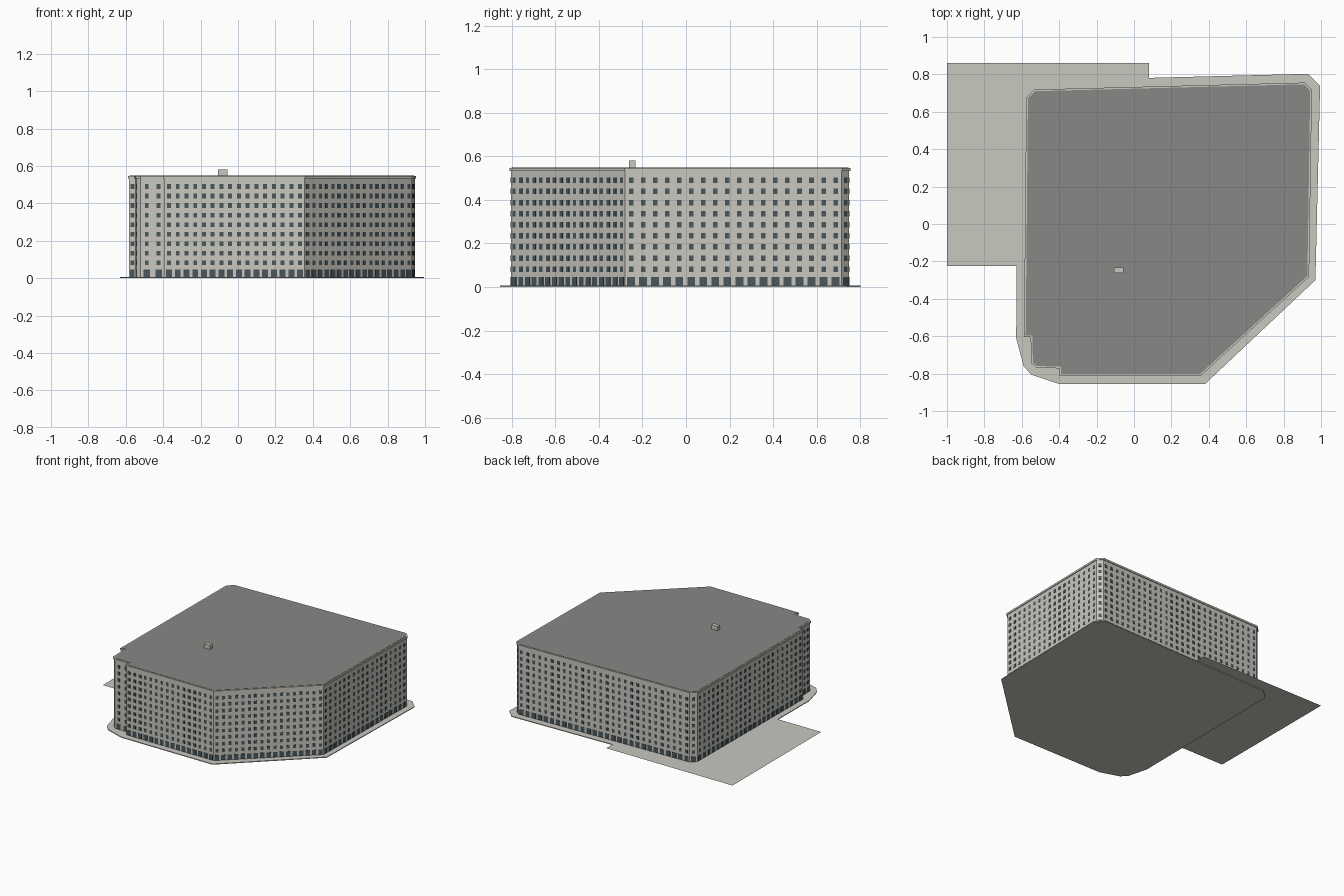
import bpy, bmesh
from mathutils import Vector, Matrix

cube = bpy.data.objects.get("Cube")
if cube:
    bpy.data.objects.remove(cube, do_unlink=True)


def material(name, rgb):
    m = bpy.data.materials.new(name)
    m.use_nodes = True
    m.diffuse_color = (*rgb, 1)
    m.node_tree.nodes["Principled BSDF"].inputs["Base Color"].default_value = (*rgb, 1)
    return m


STONE = material("pale stone", (0.58, 0.57, 0.52))
PAVING = material("pale paving", (0.58, 0.57, 0.52))
ROOF = material("grey roof", (0.25, 0.245, 0.24))
GLASS = material("dark blue glass", (0.065, 0.095, 0.105))


def finish(name, bm, mat):
    mesh = bpy.data.meshes.new(name)
    bm.to_mesh(mesh)
    bm.free()
    mesh.materials.append(mat)
    ob = bpy.data.objects.new(name, mesh)
    bpy.context.collection.objects.link(ob)
    return ob


def prism(name, pts, z0, z1, mat):
    """Extrude a plan outline from z0 to z1 (a flat sheet if equal)."""
    bm = bmesh.new()
    face = bm.faces.new([bm.verts.new((x, y, z0)) for x, y in pts])
    if z1 > z0:
        ext = bmesh.ops.extrude_face_region(bm, geom=[face], use_keep_orig=True)
        top = [v for v in ext["geom"] if isinstance(v, bmesh.types.BMVert)]
        bmesh.ops.translate(bm, verts=top, vec=(0, 0, z1 - z0))
        bmesh.ops.recalc_face_normals(bm, faces=bm.faces)
    return finish(name, bm, mat)


def offset(pts, d):
    """Move every edge of a counter-clockwise outline outward by d."""
    result = []
    for i, p in enumerate(pts):
        a, b, c = Vector(pts[i - 1]), Vector(p), Vector(pts[(i + 1) % len(pts)])
        e, f = (b - a).normalized(), (c - b).normalized()
        n, m = Vector((e.y, -e.x)), Vector((f.y, -f.x))
        result.append(b + (n + m) * d / (1 + n.dot(m)))
    return result


# Plan outline, counter-clockwise from the front
outline = [(-0.392, -0.805), (0.355, -0.805), (0.93, -0.28), (0.945, 0.715),
           (0.91, 0.75), (-0.53, 0.713), (-0.57, 0.675), (-0.582, -0.598),
           (-0.547, -0.598), (-0.543, -0.74), (-0.52, -0.762), (-0.392, -0.766)]
# Number of window columns on each wall
columns = [16, 17, 18, 1, 28, 1, 23, 1, 3, 0, 2, 0]

# Pavement around the building and the side plaza
apron = [(-0.4, -0.855), (0.38, -0.855), (0.97, -0.3), (0.995, 0.74), (0.93, 0.803),
         (-0.55, 0.765), (-0.62, 0.7), (-0.63, -0.61), (-0.59, -0.76), (-0.55, -0.805)]
prism("pavement", apron, 0, 0.006, PAVING)
prism("side_plaza", [(-1, -0.225), (-0.6, -0.225), (-0.6, 0.7), (0.08, 0.7),
                     (0.08, 0.86), (-1, 0.86)], 0.0065, 0.0065, PAVING)

# Main block, cornice and roof
prism("walls", outline, 0.0, 0.54, STONE)
prism("cornice", offset(outline, 0.006), 0.532, 0.546, STONE)
prism("roof", offset(outline, -0.003), 0.543, 0.548, ROOF)
prism("roof_vent", [(-0.108, -0.262), (-0.055, -0.262), (-0.055, -0.232),
                    (-0.108, -0.232)], 0.54, 0.581, STONE)

# Windows: a taller shopfront row below nine upper floors
upper, ground = bmesh.new(), bmesh.new()


def plate(bm, frame, along, z, width, height):
    place = frame @ Matrix.Translation((along, 0, z))
    bmesh.ops.create_cube(bm, size=1, matrix=place @ Matrix.Diagonal((width, 0.004, height, 1)))


for i, count in enumerate(columns):
    a, b = Vector(outline[i]), Vector(outline[(i + 1) % len(outline)])
    d = b - a
    angle = Vector((1, 0)).angle_signed(d)
    frame = Matrix.Translation((a.x, a.y, 0)) @ Matrix.Rotation(-angle, 4, "Z")
    for k in range(count):
        step = d.length / count
        along = (k + 0.5) * step
        for floor in range(9):
            plate(upper, frame, along, 0.49 - 0.051 * floor, 0.021, 0.025)
        plate(ground, frame, along, 0.027, min(step * 0.68, 0.036), 0.04)

finish("upper_windows", upper, GLASS)
finish("ground_floor_windows", ground, GLASS)
